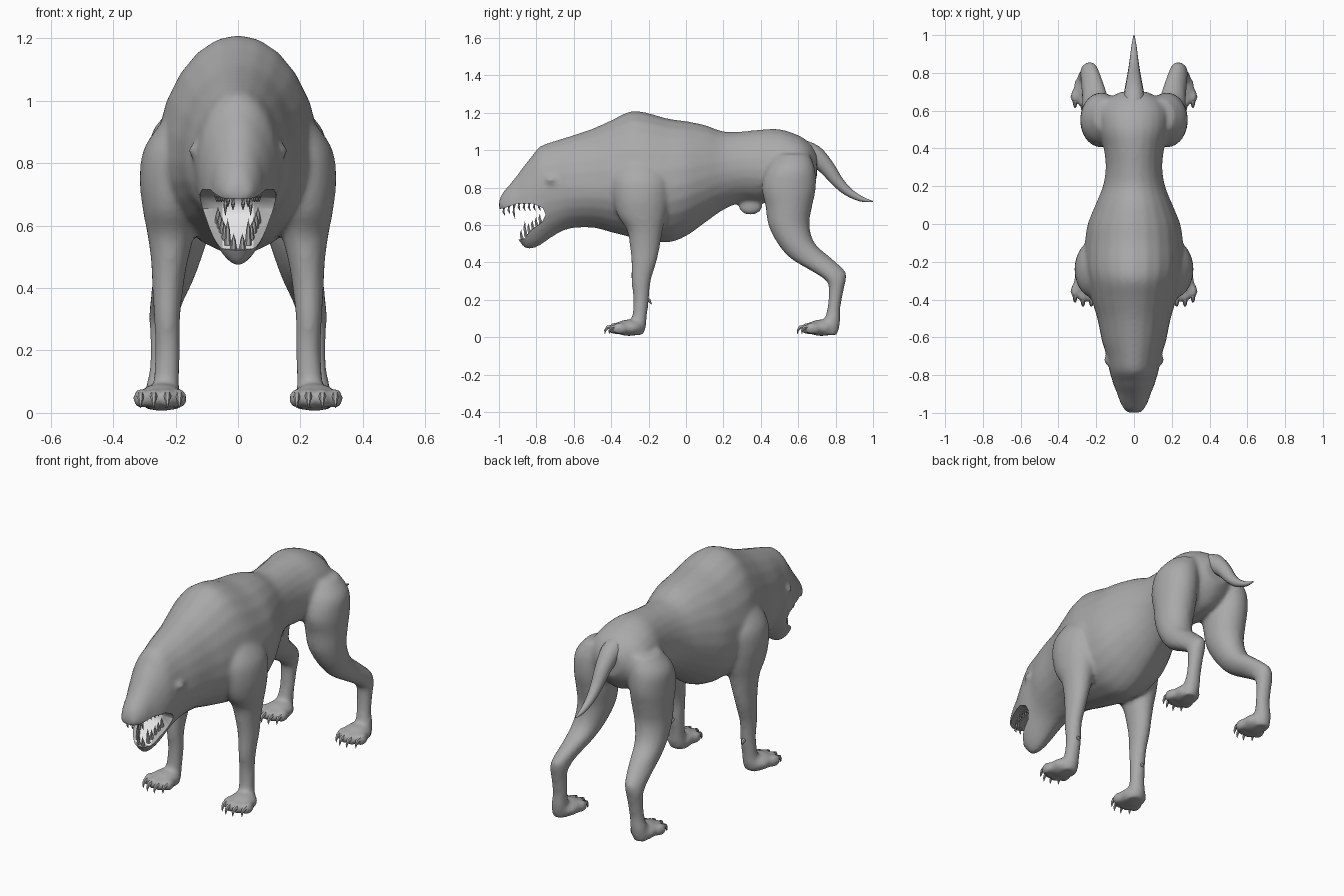
import bpy, bmesh, math
from mathutils import Vector, Matrix

if "Cube" in bpy.data.objects:
    bpy.data.objects.remove(bpy.data.objects["Cube"])


def material(name, v):
    m = bpy.data.materials.new(name)
    m.diffuse_color = (v, v, v, 1)
    m.use_nodes = True
    m.node_tree.nodes["Principled BSDF"].inputs["Base Color"].default_value = m.diffuse_color
    return m


HIDE = material("grey hide", 0.4)
PALE = material("pale mouth", 0.8)


def loft(bm, rings):
    """Skin a list of equal-sized point rings and cap both ends."""
    vs = [[bm.verts.new(p) for p in r] for r in rings]
    n = len(vs[0])
    for a, b in zip(vs, vs[1:]):
        for i in range(n):
            j = (i + 1) % n
            bm.faces.new((a[i], a[j], b[j], b[i]))
    bm.faces.new(vs[0][::-1])
    bm.faces.new(vs[-1])


def densify(rows, k=4):
    """Catmull-Rom interpolation of section rows."""
    out = []
    for i in range(len(rows) - 1):
        p = [rows[max(0, min(len(rows) - 1, i + d))] for d in (-1, 0, 1, 2)]
        for s in range(k):
            t = s / k
            out.append([b + 0.5 * t * (c - a + t * (2 * a - 5 * b + 4 * c - d
                        + t * (3 * (b - c) + d - a))) for a, b, c, d in zip(*p)])
    return out + [list(rows[-1])]


def tube(bm, pts, n=6):
    """Round tube through (x, y, z, radius) points."""
    rings = []
    for i, p in enumerate(pts):
        a, b = pts[max(i - 1, 0)], pts[min(i + 1, len(pts) - 1)]
        q = (Vector(b[:3]) - Vector(a[:3])).to_track_quat('Z', 'Y')
        rings.append([Vector(p[:3]) + q @ Vector((p[3] * math.cos(2 * math.pi * j / n),
                      p[3] * math.sin(2 * math.pi * j / n), 0)) for j in range(n)])
    loft(bm, rings)


def blob(bm, c, r):
    m = Matrix.Translation(c) @ Matrix.Diagonal((*r, 1))
    bmesh.ops.create_uvsphere(bm, u_segments=16, v_segments=10, radius=1, matrix=m)


def finish(bm, name, angle=50):
    bmesh.ops.recalc_face_normals(bm, faces=bm.faces[:])
    me = bpy.data.meshes.new(name)
    bm.to_mesh(me)
    bm.free()
    ob = bpy.data.objects.new(name, me)
    bpy.context.collection.objects.link(ob)
    me.materials.append(HIDE)
    smooth(ob, angle)
    return ob


def smooth(ob, angle):
    bpy.ops.object.select_all(action='DESELECT')
    ob.select_set(True)
    bpy.context.view_layer.objects.active = ob
    bpy.ops.object.shade_smooth_by_angle(angle=math.radians(angle))


# Head and trunk sections: y, top z, bottom z, half width, z of widest point
TRUNK = [(-1.0, .72, .685, .03, .70), (-.985, .765, .67, .05, .70), (-.94, .82, .62, .075, .71),
         (-.9, .87, .525, .088, .71), (-.86, .925, .475, .105, .72), (-.83, .96, .47, .115, .74),
         (-.78, 1.02, .49, .13, .78), (-.7, 1.05, .545, .145, .80), (-.62, 1.075, .58, .17, .80),
         (-.5, 1.115, .585, .195, .80), (-.4, 1.16, .56, .225, .80), (-.3, 1.207, .535, .25, .80),
         (-.22, 1.203, .52, .265, .79), (-.1, 1.17, .505, .26, .80), (0, 1.155, .54, .245, .82),
         (.1, 1.135, .61, .205, .85), (.2, 1.10, .68, .165, .88), (.3, 1.10, .72, .15, .90),
         (.4, 1.11, .72, .16, .90), (.5, 1.112, .72, .18, .92), (.6, 1.08, .74, .18, .92),
         (.66, 1.04, .79, .14, .92), (.7, .99, .85, .07, .92)]
# Leg sections: x, y, z, x radius, y radius
FRONT_LEG = [(.16, -.25, .95, .07, .10), (.20, -.24, .85, .10, .15), (.21, -.24, .75, .105, .15),
             (.215, -.235, .65, .09, .13), (.215, -.22, .57, .075, .095), (.22, -.22, .48, .058, .08),
             (.225, -.225, .4, .05, .067), (.227, -.24, .3, .042, .052), (.225, -.24, .2, .04, .042),
             (.23, -.25, .1, .042, .04), (.235, -.265, .05, .05, .05), (.235, -.28, .012, .05, .05)]
HIND_LEG = [(.13, .57, .98, .08, .09), (.165, .56, .9, .11, .13), (.175, .55, .8, .11, .145),
            (.175, .55, .7, .105, .125), (.18, .55, .6, .095, .11), (.195, .59, .5, .08, .10),
            (.21, .67, .42, .065, .11), (.23, .765, .35, .052, .088), (.238, .802, .3, .048, .052),
            (.24, .803, .25, .042, .04), (.243, .79, .15, .04, .035), (.25, .78, .08, .045, .045),
            (.255, .76, .012, .045, .05)]
TOES = [(.188, -.355), (.226, -.378), (.270, -.378), (.312, -.355)]
FEET = [(s, dy) for s in (1, -1) for dy in (0, 1.03)]
N = 24

# Trunk
bm = bmesh.new()
rings = []
for y, zt, zb, w, zm in densify(TRUNK):
    ring = []
    for i in range(N):
        c, s = math.cos(2 * math.pi * i / N), math.sin(2 * math.pi * i / N)
        x = math.copysign(abs(c) ** (1 if s >= 0 else 1.25), c) * w
        ring.append((x, y, zm + s * (zt - zm if s >= 0 else zm - zb)))
    rings.append(ring)
loft(bm, rings)

# Legs
for s in (1, -1):
    for rows in (FRONT_LEG, HIND_LEG):
        loft(bm, [[(s * (x + rx * math.cos(2 * math.pi * i / N)),
                    y + ry * math.sin(2 * math.pi * i / N), z) for i in range(N)]
                  for x, y, z, rx, ry in densify(rows)])
    # Eye bump and nostril
    blob(bm, (s * .138, -.72, .84), (.02, .03, .024))
    blob(bm, (s * .027, -.965, .72), (.028, .03, .026))
# Paws
for s, dy in FEET:
    blob(bm, (s * .245, -.305 + dy, .05), (.075, .08, .045))
    for x, y in TOES:
        blob(bm, (s * x, y + dy, .046), (.025, .042, .033))
# Belly sheath
blob(bm, (0, .345, .70), (.032, .065, .048))
body = finish(bm, "body")

# Mouth cutter, in strips across x
MOUTH = [(-1.1, .68), (-.98, .687), (-.9, .715), (-.82, .715), (-.765, .69), (-.75, .655),
         (-.77, .615), (-.83, .57), (-.865, .527), (-.9, .52), (-1.1, .5)]
bm = bmesh.new()
loft(bm, [[(x, y, z) for y, z in MOUTH] for x in (-.25, -.05, .05, .25)])
cutter = finish(bm, "mouth_cutter")
cutter.hide_render = True

# Fuse the volumes, soften the joins, cut the mouth
mod = body.modifiers.new("fuse", 'REMESH')
mod.mode = 'VOXEL'
mod.voxel_size = 0.012
mod = body.modifiers.new("soften", 'SMOOTH')
mod.factor = 0.5
mod.iterations = 8
mod = body.modifiers.new("mouth", 'BOOLEAN')
mod.operation = 'DIFFERENCE'
mod.solver = 'EXACT'
mod.object = cutter
smooth(body, 50)
bpy.ops.object.convert(target='MESH')
bpy.data.objects.remove(cutter)
smooth(body, 50)

# Pale throat and mouth floor
body.data.materials.clear()
body.data.materials.append(HIDE)
body.data.materials.append(PALE)
for f in body.data.polygons:
    c, n = f.center, f.normal
    inside = abs(c.x) < .051 and -.866 < c.y < -.74 and .526 < c.z < .695
    f.material_index = 1 if inside and (n.y < -.3 or n.z > .3) else 0

# Tail
bm = bmesh.new()
tube(bm, densify([(0, .60, 1.0, .06), (0, .68, .975, .055), (0, .75, .91, .043),
                  (0, .81, .832, .032), (0, .87, .775, .023), (0, .94, .738, .014),
                  (0, 1.0, .725, .003)]), 12)
finish(bm, "tail")

# Claws, with a spur behind each front leg
bm = bmesh.new()
for s, dy in FEET:
    for x, y in TOES:
        tube(bm, [(s * x, y - .02 + dy, .055, .014), (s * x, y - .042 + dy, .052, .011),
                  (s * x, y - .054 + dy, .036, .007), (s * x, y - .056 + dy, .016, .001)])
for s in (1, -1):
    tube(bm, [(s * .225, -.215, .205, .014), (s * .225, -.195, .195, .01), (s * .225, -.183, .175, .001)])
finish(bm, "claws")

# Teeth: upper row points down, lower row points up
bm = bmesh.new()
for s in (1, -1):
    for i in range(8):
        t = i / 7
        x, y, z = s * (.016 + .052 * t ** .6), -.972 + .19 * t, .70 + .025 * min(t * 2.5, 1)
        h = .085 if i == 2 else .05
        tube(bm, [(x, y, z, .011), (x, y - .004, z - h * .6, .007), (x, y + .004, z - h, .001)])
    for i in range(6):
        t = i / 5
        x, y, z = s * (.014 + .05 * t ** .6), -.875 + .1 * t, .52 + .085 * t
        h = .085 if i == 1 else .055
        tube(bm, [(x, y, z, .011), (x, y - .008, z + h * .6, .007), (x, y - .006, z + h, .001)])
finish(bm, "teeth")
